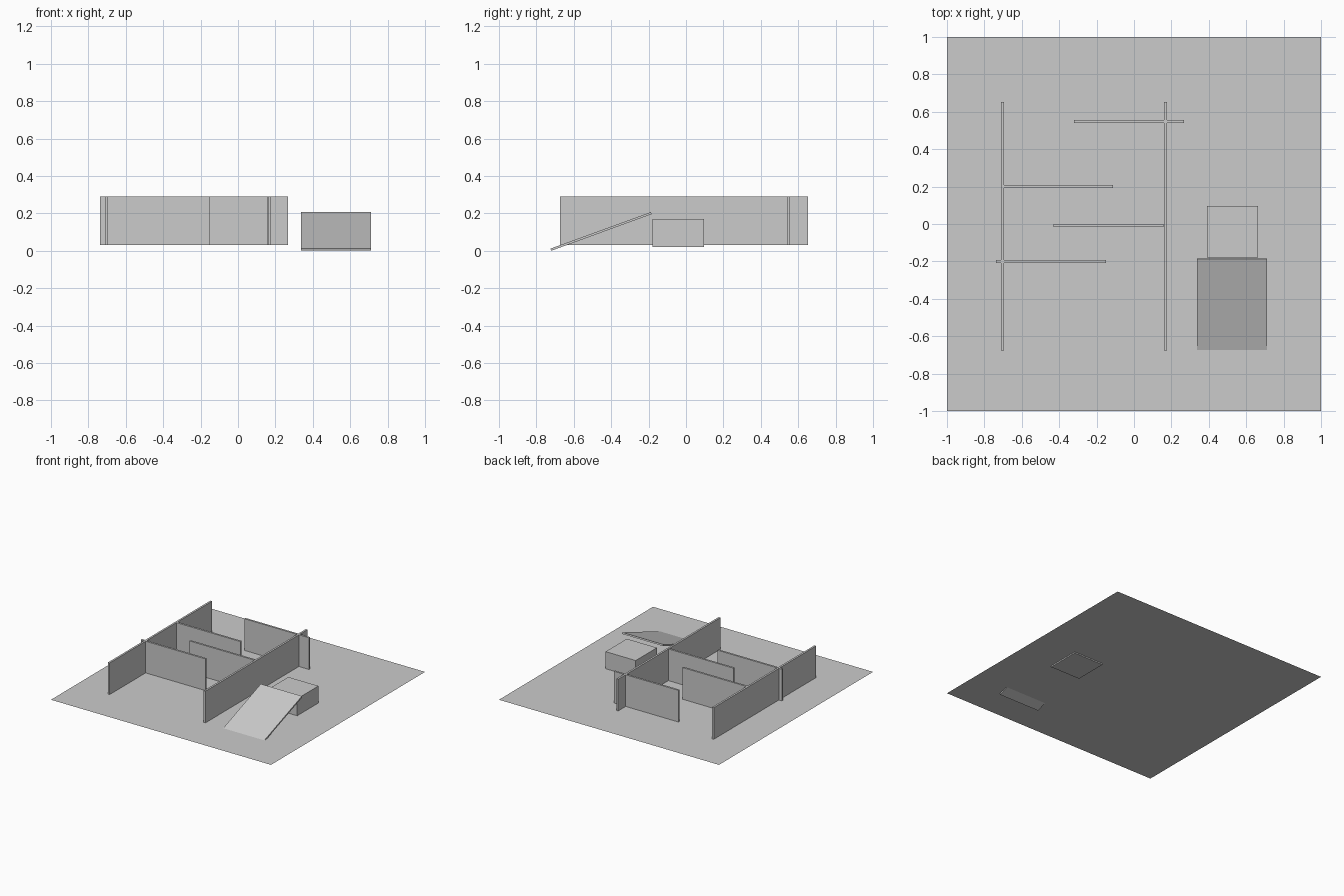
import bpy
import math

default_cube = bpy.data.objects.get("Cube")
if default_cube:
    bpy.data.objects.remove(default_cube, do_unlink=True)

# One plain grey for everything
grey = bpy.data.materials.new("plain_grey")
grey.use_nodes = True
colour = (0.6, 0.6, 0.6, 1)
grey.diffuse_color = colour
grey.node_tree.nodes["Principled BSDF"].inputs["Base Color"].default_value = colour

FLOOR = 0.03
WALL_TOP = 0.29
THICK = 0.016


def box(name, centre, size, tilt=0):
    bpy.ops.mesh.primitive_cube_add(size=1, location=centre)
    ob = bpy.context.object
    ob.name = name
    ob.scale = size
    ob.rotation_euler.x = math.radians(tilt)
    ob.data.materials.append(grey)
    return ob


def wall(name, x0, x1, y0, y1):
    centre = ((x0 + x1) / 2, (y0 + y1) / 2, (FLOOR + WALL_TOP) / 2)
    return box(name, centre, (x1 - x0, y1 - y0, WALL_TOP - FLOOR))


# Ground sheet
bpy.ops.mesh.primitive_plane_add(size=2, location=(0, 0, FLOOR))
floor = bpy.context.object
floor.name = "floor"
floor.data.materials.append(grey)

# Two long side walls
for name, x in (("right_long_wall", -0.702), ("left_long_wall", 0.168)):
    wall(name, x - THICK / 2, x + THICK / 2, -0.675, 0.653)

# Staggered cross walls, all the same length
LENGTH = 0.588
cross_walls = (("front_cross_wall", -0.738, -0.2), ("middle_cross_wall", -0.43, -0.008),
               ("rear_cross_wall", -0.7, 0.2), ("back_cross_wall", -0.32, 0.547))
for name, x, y in cross_walls:
    wall(name, x, x + LENGTH, y - THICK / 2, y + THICK / 2)

# Low block with a tilted ramp panel leading up to it
box("block", (0.527, -0.042, 0.095), (0.274, 0.276, 0.15))
box("ramp", (0.525, -0.454, 0.104), (0.374, 0.572, 0.012), tilt=20)
